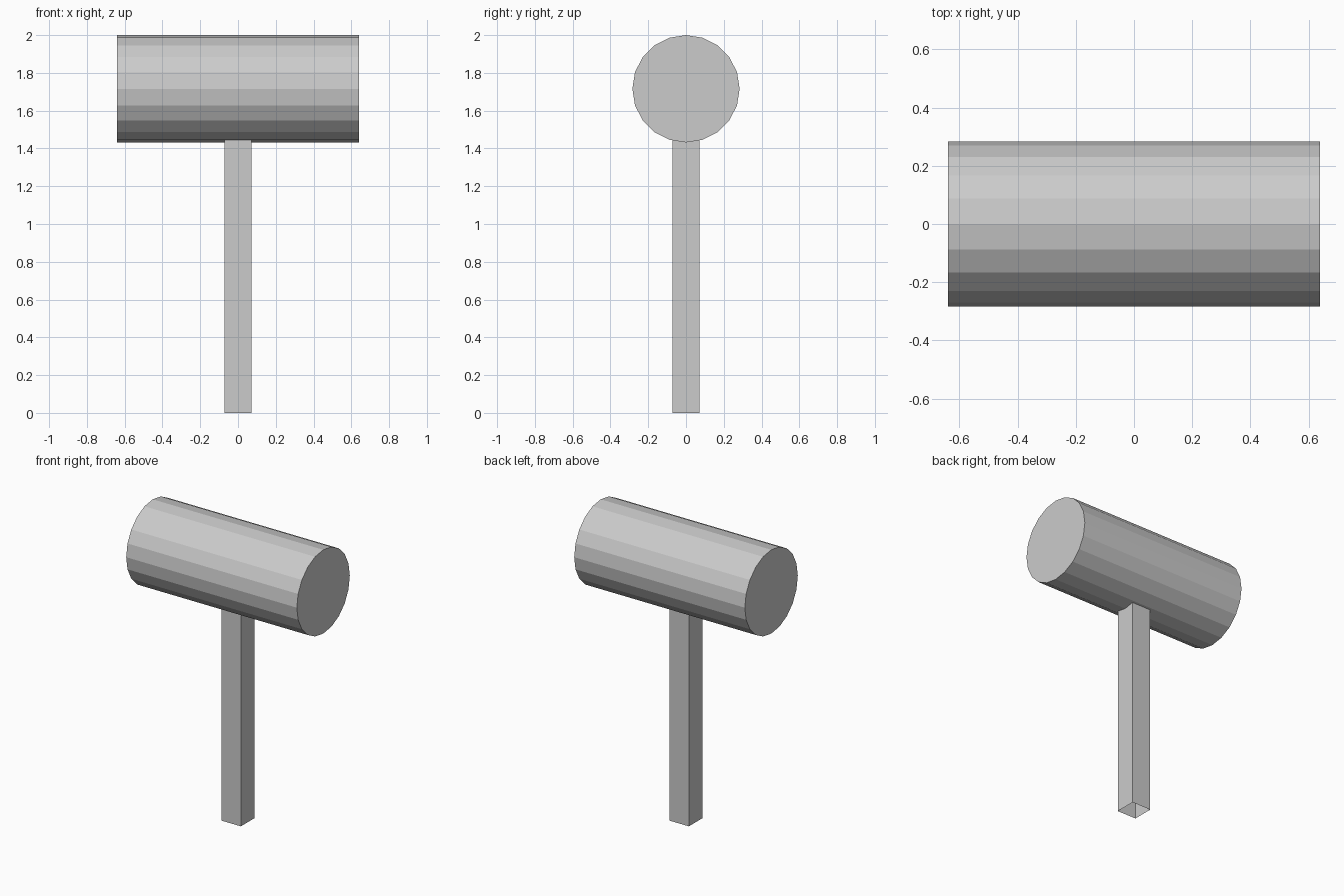
import bpy, bmesh, math
from mathutils import Matrix

if "Cube" in bpy.data.objects:
    bpy.data.objects.remove(bpy.data.objects["Cube"])

HEAD_RADIUS = 0.284
HEAD_LENGTH = 1.28
HEAD_Z = 2.0 - HEAD_RADIUS
HANDLE_WIDTH = 0.144
HANDLE_TOP = 1.5


def add_object(name, bm):
    mesh = bpy.data.meshes.new(name)
    bm.to_mesh(mesh)
    bm.free()
    obj = bpy.data.objects.new(name, mesh)
    bpy.context.collection.objects.link(obj)
    return obj


# Head: 20-sided flat-shaded cylinder lying along x
bm = bmesh.new()
bmesh.ops.create_cone(
    bm, cap_ends=True, segments=20, radius1=HEAD_RADIUS, radius2=HEAD_RADIUS,
    depth=HEAD_LENGTH,
    matrix=Matrix.Translation((0, 0, HEAD_Z)) @ Matrix.Rotation(math.pi / 2, 4, 'Y'))
add_object("mallet_head", bm)

# Handle: square post sunk into the head, open at the bottom
bm = bmesh.new()
bmesh.ops.create_cube(
    bm, size=1,
    matrix=Matrix.Translation((0, 0, HANDLE_TOP / 2))
    @ Matrix.Diagonal((HANDLE_WIDTH, HANDLE_WIDTH, HANDLE_TOP, 1)))
bottom = [f for f in bm.faces if f.calc_center_median().z < 0.01]
bmesh.ops.delete(bm, geom=bottom, context='FACES_ONLY')
add_object("handle", bm)
